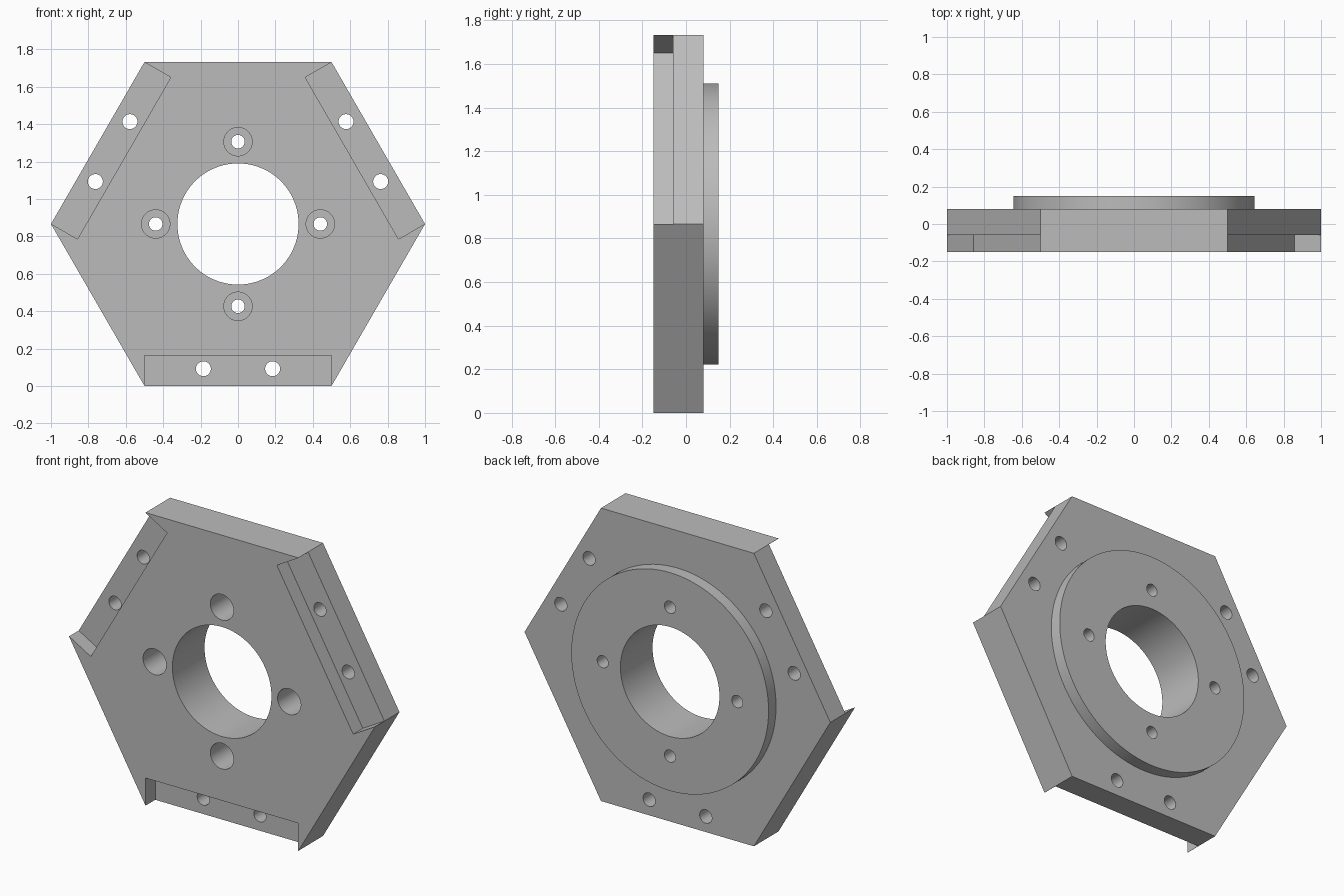
import bpy, bmesh, math

cube = bpy.data.objects.get("Cube")
if cube:
    bpy.data.objects.remove(cube, do_unlink=True)

CENTRE = math.sqrt(3) / 2            # height of the hub axis
FRONT, BACK = -0.15, 0.15
PLATE_BACK, LEDGE = 0.08, -0.06

steel = bpy.data.materials.new("plain_grey")
steel.use_nodes = True
grey = (0.5, 0.5, 0.5, 1)
steel.diffuse_color = grey
steel.node_tree.nodes["Principled BSDF"].inputs["Base Color"].default_value = grey


def ring(radius, sides, x=0, z=0):
    """Regular polygon around (x, z), measured from the hub axis."""
    return [(x + radius * math.cos(math.tau * i / sides),
             z + radius * math.sin(math.tau * i / sides)) for i in range(sides)]


def turn(points, angle):
    c, s = math.cos(angle), math.sin(angle)
    return [(x * c - z * s, x * s + z * c) for x, z in points]


def prism(name, points, y0, y1):
    """Extrude an x-z outline from y0 to y1."""
    bm = bmesh.new()
    face = bm.faces.new([bm.verts.new((x, y0, z + CENTRE)) for x, z in points])
    out = bmesh.ops.extrude_face_region(bm, geom=[face])["geom"]
    moved = [v for v in out if isinstance(v, bmesh.types.BMVert)]
    bmesh.ops.translate(bm, verts=moved, vec=(0, y1 - y0, 0))
    bmesh.ops.recalc_face_normals(bm, faces=bm.faces)
    mesh = bpy.data.meshes.new(name)
    bm.to_mesh(mesh)
    bm.free()
    mesh.materials.append(steel)
    obj = bpy.data.objects.new(name, mesh)
    bpy.context.collection.objects.link(obj)
    return obj


def combine(target, tool, operation):
    """Apply a boolean and remove the tool."""
    tool.hide_render = True
    mod = target.modifiers.new(tool.name, "BOOLEAN")
    mod.operation, mod.object, mod.solver = operation, tool, "EXACT"
    bpy.context.view_layer.objects.active = target
    bpy.ops.object.modifier_apply(modifier=mod.name)
    bpy.data.objects.remove(tool, do_unlink=True)


def drill(name, radius, x, z, angle=0, y0=-0.3, y1=0.3, sides=40):
    points = turn(ring(radius, sides, x, z), angle)
    combine(plate, prism(name, points, y0, y1), "DIFFERENCE")


# Hexagonal plate with a round boss on the back
plate = prism("hexagonal_plate", ring(1, 6), FRONT, PLATE_BACK)
combine(plate, prism("round_boss", ring(0.645, 128), 0, BACK), "UNION")

# Central bore
drill("bore", 0.324, 0, 0, sides=96)

# Four counterbored bolt holes
for i in range(4):
    angle = i * math.pi / 2
    drill("counterbore", 0.076, 0.44, 0, angle, y1=0.03)
    drill("bolt_hole", 0.036, 0.44, 0, angle)

# Ledges on alternate edges, each with two through holes
for i in range(3):
    angle = i * math.tau / 3
    top = 0.163 - CENTRE
    outline = [(-0.499, -1.1), (0.499, -1.1), (0.499, top), (-0.499, top)]
    combine(plate, prism("ledge", turn(outline, angle), -0.3, LEDGE), "DIFFERENCE")
    for x in (-0.185, 0.185):
        drill("ledge_hole", 0.04, x, 0.092 - CENTRE, angle)

# Smooth round walls, keep machined edges sharp
bpy.ops.object.select_all(action="DESELECT")
plate.select_set(True)
bpy.context.view_layer.objects.active = plate
bpy.ops.object.shade_smooth_by_angle(angle=math.radians(30))
